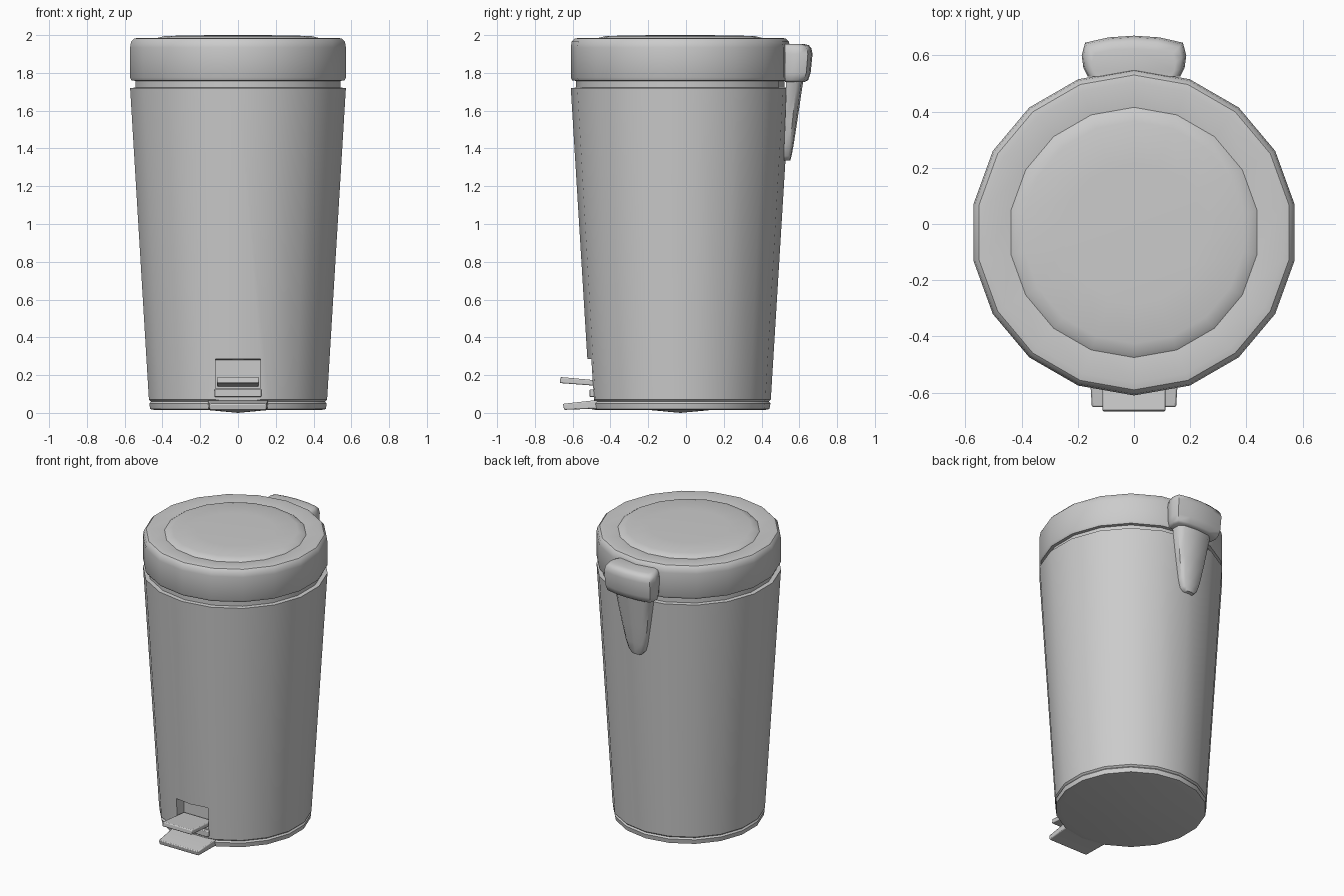
import bpy, bmesh, math

if "Cube" in bpy.data.objects:
    bpy.data.objects.remove(bpy.data.objects["Cube"])

CY = -0.03      # centre of the round parts
SIDES = 18


def finish(name, bm, angle=35, bevel=0.0):
    bmesh.ops.recalc_face_normals(bm, faces=bm.faces[:])
    me = bpy.data.meshes.new(name)
    bm.to_mesh(me)
    bm.free()
    ob = bpy.data.objects.new(name, me)
    bpy.context.collection.objects.link(ob)
    if bevel:
        m = ob.modifiers.new("bevel", 'BEVEL')
        m.width, m.segments = bevel, 2
    if angle:
        smooth(ob, angle)
    return ob


def smooth(ob, angle=35):
    bpy.ops.object.select_all(action='DESELECT')
    ob.select_set(True)
    bpy.context.view_layer.objects.active = ob
    bpy.ops.object.shade_smooth_by_angle(angle=math.radians(angle))


def skin(bm, rings):
    """Joins closed rings of points into a tube; returns the vertex rings."""
    vs = [[bm.verts.new(p) for p in r] for r in rings]
    for a, b in zip(vs, vs[1:]):
        n = len(a)
        for i in range(n):
            bm.faces.new((a[i], a[(i + 1) % n], b[(i + 1) % n], b[i]))
    return vs


def lathe(name, profile, tip_bottom, tip_top, angle=35):
    bm = bmesh.new()
    rings = [[(r * math.sin(2 * math.pi * i / SIDES),
               CY + r * math.cos(2 * math.pi * i / SIDES), z)
              for i in range(SIDES)] for r, z in profile]
    vs = skin(bm, rings)
    for ring, z in ((vs[0], tip_bottom), (vs[-1], tip_top)):
        c = bm.verts.new((0, CY, z))
        for i in range(SIDES):
            bm.faces.new((ring[i], ring[(i + 1) % SIDES], c))
    return finish(name, bm, angle)


def loft(name, rings, angle=40, bevel=0.0):
    bm = bmesh.new()
    vs = skin(bm, rings)
    bm.faces.new(vs[0])
    bm.faces.new(vs[-1])
    return finish(name, bm, angle, bevel)


def slab(name, profile, w0, w1=None, angle=40, bevel=0.0):
    """Side profile of (y, z, half width) or (y, z) spanned across x."""
    pts = [(p[0], p[1], p[2] if len(p) > 2 else w0) for p in profile]
    return loft(name, [[(s * w, y, z) for y, z, w in pts] for s in (-1, 1)],
                angle, bevel)


# tapered body with a base groove and a neck under the lid
body = lathe("bin_body", [
    (0.15, 0.014), (0.44, 0.014), (0.472, 0.02), (0.477, 0.05), (0.468, 0.06),
    (0.479, 0.07), (0.580, 1.72), (0.552, 1.722), (0.552, 1.80)], 0.0, 1.80)

# pedal opening and the shallow recess below it
cutters = [
    slab("opening_cutter", [(-0.7, 0.13), (-0.7, 0.297), (-0.42, 0.28), (-0.42, 0.13)],
         0.12, angle=0),
    slab("recess_cutter", [(-0.7, 0.065, 0.155), (-0.7, 0.14, 0.119),
                           (-0.488, 0.14, 0.119), (-0.488, 0.065, 0.155)], 0.12, angle=0)]
for c in cutters:
    bpy.context.view_layer.objects.active = body
    m = body.modifiers.new("cut", 'BOOLEAN')
    m.operation, m.object, m.solver = 'DIFFERENCE', c, 'EXACT'
    bpy.ops.object.modifier_apply(modifier=m.name)
    bpy.data.objects.remove(c)
smooth(body)

# lid with rounded rim and slightly raised centre panel
lathe("lid", [
    (0.545, 1.757), (0.572, 1.760), (0.580, 1.775), (0.580, 1.935), (0.575, 1.965),
    (0.560, 1.981), (0.535, 1.986), (0.445, 1.976), (0.430, 1.986), (0.395, 1.995),
    (0.25, 1.999)], 1.757, 2.0)

# foot pedal, lip below it and front foot plate
slab("pedal", [(-0.668, 0.158), (-0.664, 0.190), (-0.43, 0.168), (-0.43, 0.140)],
     0.112, bevel=0.006)
slab("opening_lip", [(-0.51, 0.085), (-0.51, 0.125), (-0.47, 0.125), (-0.47, 0.085)],
     0.125, bevel=0.004)
slab("foot_plate", [(-0.645, 0.016, 0.15), (-0.652, 0.048, 0.15), (-0.49, 0.066, 0.16),
                    (-0.42, 0.066, 0.16), (-0.42, 0.016, 0.16), (-0.49, 0.022, 0.16)],
     0.16, bevel=0.006)

# hinge cap at the back
half = [(0.165, 0.525), (0.180, 0.555), (0.186, 0.60), (0.174, 0.645), (0.09, 0.664)]
outline = half + [(0, 0.670)] + [(-x, y) for x, y in reversed(half)]
loft("hinge_cap", [[(x * s, 0.525 + (y - 0.525) * t, z) for x, y in outline]
                   for z, s, t in ((1.752, 0.86, 0.72), (1.762, 0.93, 0.84),
                                   (1.80, 0.98, 0.93), (1.90, 1.0, 1.0),
                                   (1.93, 0.97, 0.96), (1.947, 0.91, 0.86),
                                   (1.953, 0.80, 0.68))], 50)

# tapering tongue below the cap
rings = []
for z, w, y0, y1 in ((1.80, 0.135, 0.53, 0.628), (1.70, 0.122, 0.53, 0.612),
                     (1.55, 0.098, 0.525, 0.590), (1.42, 0.075, 0.52, 0.570),
                     (1.36, 0.058, 0.515, 0.559), (1.335, 0.035, 0.515, 0.552)):
    d = y1 - y0
    rings.append([(-w, y0, z), (-w, y0 + d * 0.6, z), (-w * 0.75, y0 + d * 0.9, z),
                  (0, y1, z), (w * 0.75, y0 + d * 0.9, z), (w, y0 + d * 0.6, z), (w, y0, z)])
loft("hinge_tongue", rings, 50)
